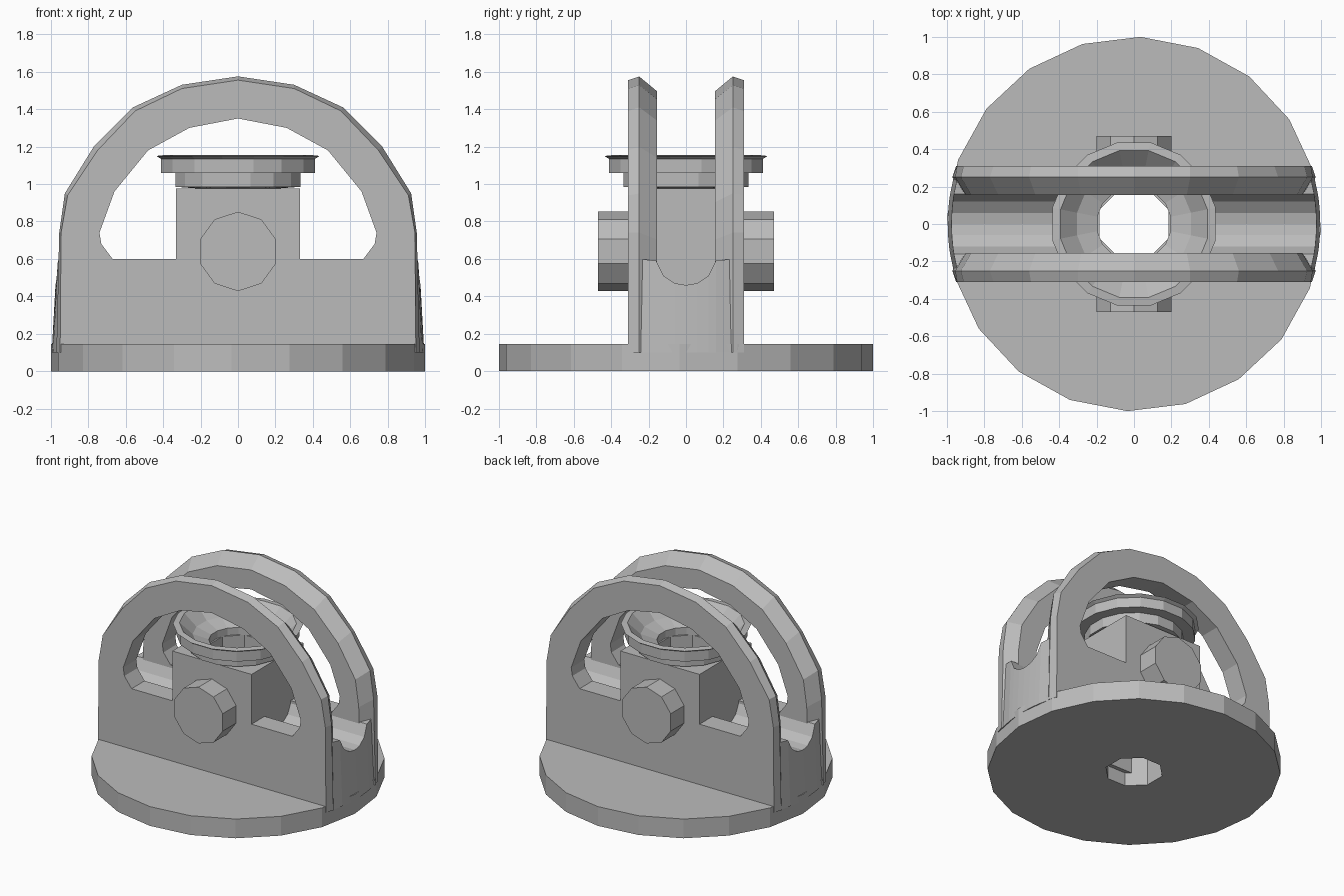
import bpy, bmesh
from math import sin, cos, radians, sqrt, pi

cube = bpy.data.objects.get("Cube")
if cube:
    bpy.data.objects.remove(cube, do_unlink=True)

grey = bpy.data.materials.new("plain grey")
grey.use_nodes = True
grey.diffuse_color = (0.5, 0.5, 0.5, 1)
grey.node_tree.nodes["Principled BSDF"].inputs["Base Color"].default_value = (0.5, 0.5, 0.5, 1)


def loft(name, sections, closed=False):
    """Skin matching point loops; cap the ends or join last to first."""
    bm = bmesh.new()
    rings = [[bm.verts.new(p) for p in s] for s in sections]
    pairs = list(zip(rings, rings[1:]))
    if closed:
        pairs.append((rings[-1], rings[0]))
    else:
        bm.faces.new(rings[0])
        bm.faces.new(rings[-1])
    for a, b in pairs:
        for i in range(len(a)):
            j = (i + 1) % len(a)
            bm.faces.new((a[i], a[j], b[j], b[i]))
    bmesh.ops.recalc_face_normals(bm, faces=bm.faces)
    mesh = bpy.data.meshes.new(name)
    bm.to_mesh(mesh)
    bm.free()
    mesh.materials.append(grey)
    obj = bpy.data.objects.new(name, mesh)
    bpy.context.collection.objects.link(obj)
    return obj


def circle(r, z, sides, start=0):
    angles = [radians(start) + 2 * pi * i / sides for i in range(sides)]
    return [(r * cos(a), r * sin(a), z) for a in angles]


def mirrored(half, y):
    """Half outline, bottom right to top middle, mirrored across x."""
    full = half + [(-x, z) for x, z in reversed(half[:-1])]
    return [(x, y, z) for x, z in full]


def cut(obj, cutter):
    mod = obj.modifiers.new("cut", "BOOLEAN")
    mod.operation = "DIFFERENCE"
    mod.solver = "EXACT"
    mod.object = cutter


def hide(obj):
    obj.hide_render = True
    obj.hide_set(True)
    return obj


# Cutters for the central bore and the arch windows
bore = hide(loft("bore_cutter", [circle(0.2, z, 8, 22.5) for z in (-0.2, 1.5)]))
window = [(0.67, 0.6), (0.73, 0.68), (0.74, 0.74), (0.66, 0.96),
          (0.48, 1.18), (0.26, 1.3), (0, 1.35)]
window_cutter = hide(loft("window_cutter", [mirrored(window, y) for y in (-0.5, 0.5)]))

# Round base
base = loft("base_disc", [circle(1, z, 20, 16) for z in (0, 0.145)])
cut(base, bore)

# Two arched plates with sloped inner rims
face = [(0.95, 0.1), (0.945, 0.74), (0.91, 0.94), (0.75, 1.18),
        (0.55, 1.39), (0.3, 1.51), (0, 1.555)]
crest = [(0.97, 0.1), (0.955, 0.74), (0.925, 0.95), (0.77, 1.2),
         (0.56, 1.41), (0.3, 1.53), (0, 1.575)]
inner = [(x * 0.94, z if z < 0.2 else z * 0.95) for x, z in crest]
for side, name in ((-1, "front_arch"), (1, "back_arch")):
    arch = loft(name, [mirrored(face, side * 0.31), mirrored(crest, side * 0.25),
                       mirrored(inner, side * 0.155)])
    cut(arch, window_cutter)

# Web between the arches, with a rounded trough on top
sections = []
for y, top in ((-0.25, 0.6), (-0.16, 0.59), (-0.12, 0.51), (-0.06, 0.47), (0, 0.46),
               (0.06, 0.47), (0.12, 0.51), (0.16, 0.59), (0.25, 0.6)):
    x = sqrt(1 - y * y) - 0.005
    sections.append([(-x, y, 0.1), (x, y, 0.1), (x - 0.02, y, top), (-x + 0.02, y, top)])
cut(loft("trough_web", sections), bore)

# Square pillar, flush with the plate faces
pillar = loft("pillar", [[(-0.33, -0.31, z), (0.33, -0.31, z), (0.33, 0.31, z),
                          (-0.33, 0.31, z)] for z in (0.12, 0.975)])
cut(pillar, bore)

# Stepped collar with a funnel mouth
profile = [(0.2, 0.975), (0.34, 0.985), (0.34, 1.06), (0.42, 1.06), (0.42, 1.135),
           (0.445, 1.15), (0.4, 1.155), (0.31, 1.07), (0.2, 1.03)]
loft("collar", [circle(r, z, 16, 11.25) for r, z in profile], closed=True)

# Bolt heads on both faces
for side, name in ((-1, "front_bolt"), (1, "back_bolt")):
    loft(name, [[(x, side * y, z + 0.64) for x, z, _ in circle(0.212, 0, 10, 18)]
                for y in (0.29, 0.47)])
